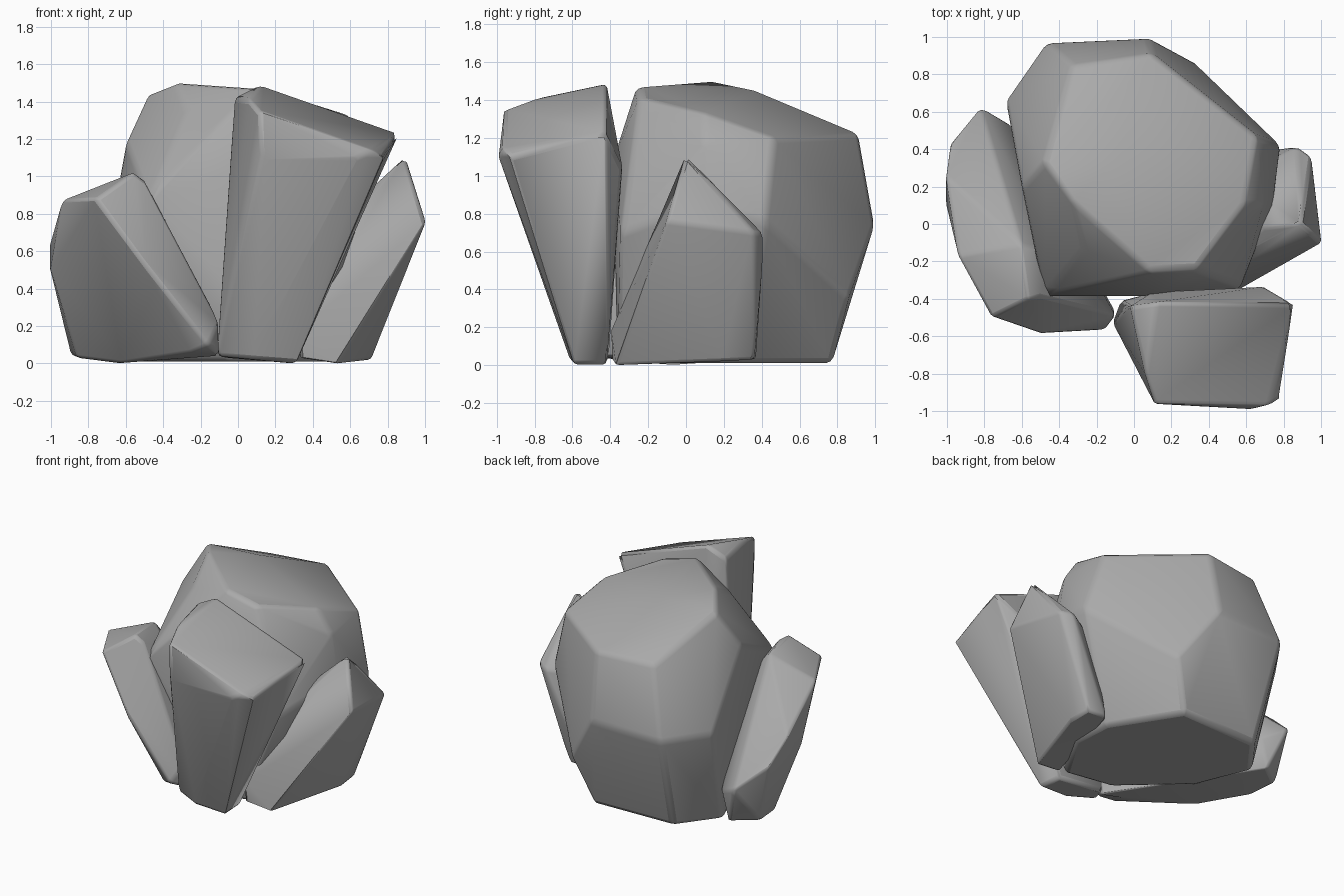
import bpy, bmesh, math

stone = bpy.data.materials.new("grey_stone")
stone.diffuse_color = (0.4, 0.4, 0.4, 1)


def rock(name, corners, bevel):
    """Faceted stone: hull of its corners with softened edges."""
    bm = bmesh.new()
    for c in corners:
        bm.verts.new(c)
    bmesh.ops.convex_hull(bm, input=bm.verts[:])
    bmesh.ops.delete(bm, geom=[v for v in bm.verts if not v.link_faces], context='VERTS')
    bmesh.ops.dissolve_limit(bm, angle_limit=math.radians(5), verts=bm.verts[:], edges=bm.edges[:])
    bmesh.ops.recalc_face_normals(bm, faces=bm.faces[:])
    mesh = bpy.data.meshes.new(name)
    bm.to_mesh(mesh)
    bm.free()
    mesh.materials.append(stone)
    obj = bpy.data.objects.new(name, mesh)
    bpy.context.collection.objects.link(obj)
    mod = obj.modifiers.new("soft_edges", 'BEVEL')
    mod.width = bevel
    mod.segments = 2
    mod.limit_method = 'ANGLE'
    mod.angle_limit = math.radians(22)
    bpy.ops.object.select_all(action='DESELECT')
    obj.select_set(True)
    bpy.context.view_layer.objects.active = obj
    bpy.ops.object.shade_smooth_by_angle(angle=math.radians(50))
    return obj


# Large boulder at the back
rock("boulder", [
    # crown
    (-.27, -.14, 1.35), (-.33, .12, 1.5), (-.48, .33, 1.44), (.1, -.26, 1.47),
    (.33, -.25, 1.41), (-.08, .36, 1.45), (.59, .1, 1.33),
    # shoulder
    (.1, .91, 1.22), (-.33, .85, 1.21), (.66, .47, 1.2), (.69, .1, 1.18),
    (-.6, .2, 1.18), (-.48, -.385, .87), (.1, -.385, 1.08),
    # widest belt
    (-.685, .66, .72), (-.47, .97, .72), (.08, .995, .74), (.785, .42, .76),
    (.745, .1, .85), (.57, -.345, .7),
    # foot
    (.33, .86, .36), (.2, .77, .01), (-.42, .75, .01), (-.63, .47, .01),
    (-.47, .08, .01), (-.05, -.3, .01), (.3, -.36, .01), (.52, 0, .01), (.5, .3, .01),
], .03)

# Tall leaning stone in front
rock("front_stone", [
    (.11, -.96, 1.35), (.72, -.97, 1.14), (.64, -.99, 1.1), (.12, -.965, 1.1),
    (.06, -.8, 1.41), (-.02, -.44, 1.42), (.12, -.42, 1.49), (.86, -.43, 1.23),
    (.78, -.93, 1.1), (.7, -.335, 1.04), (.1, -.365, 1.05),
    (-.115, -.53, .04), (-.07, -.41, .03), (.3, -.42, 0), (.31, -.59, 0), (.08, -.61, .02),
], .022)

# Low wedge on the right
rock("right_stone", [
    (.895, 0, 1.11), (1.005, -.1, .76), (.95, .36, .7), (.87, .415, .69),
    (.69, -.02, .92), (.48, -.21, .61), (.56, .25, .65), (.32, -.4, .18), (.33, -.39, .03),
    (.53, -.37, 0), (.71, .2, .02), (.7, .36, .03), (.55, .37, .03),
], .018)

# Long slab on the left
rock("left_stone", [
    (-.76, -.5, .88), (-.94, -.17, .87), (-.56, -.4, 1.02), (-.5, -.39, .98),
    (-.6, -.11, 1.0), (-.44, -.15, .83),
    (-.5, -.59, .53), (-.16, -.57, .1), (-.1, -.49, .22), (-.1, -.47, .05),
    (-.25, -.5, .06), (-1.005, .25, .64), (-1.005, .1, .5), (-.98, .43, .47),
    (-.82, .625, .33), (-.66, .53, .25), (-.89, .4, .04), (-.72, .53, .04),
    (-.86, .2, .03), (-.63, -.1, 0), (-.36, -.3, .02),
], .02)
